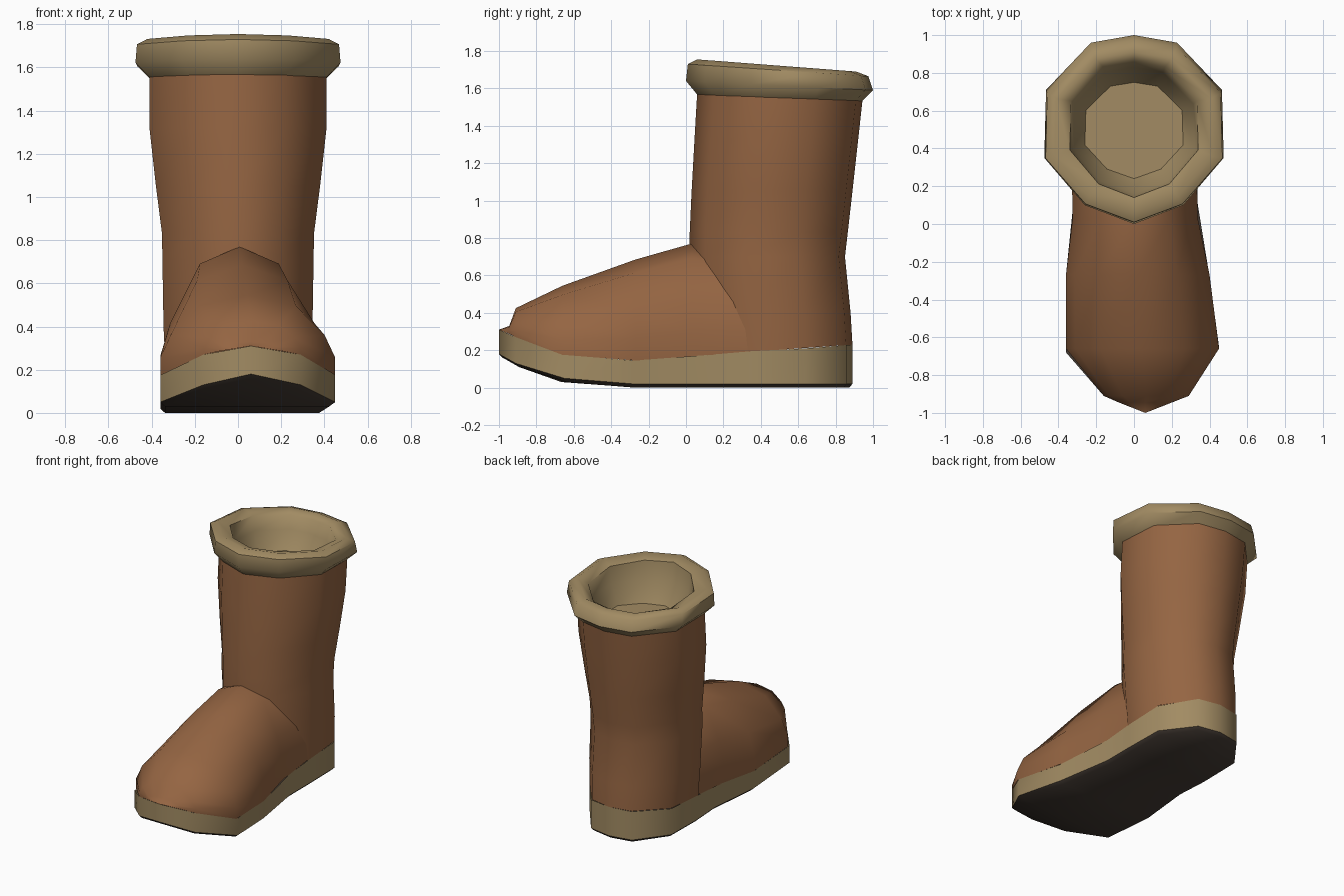
import bpy, bmesh, math

if "Cube" in bpy.data.objects:
    bpy.data.objects.remove(bpy.data.objects["Cube"])


def material(name, rgb):
    m = bpy.data.materials.new(name)
    m.diffuse_color = (*rgb, 1)
    m.use_nodes = True
    m.node_tree.nodes["Principled BSDF"].inputs["Base Color"].default_value = m.diffuse_color
    return m


leather = material("leather", (0.30, 0.13, 0.055))
tan = material("tan", (0.36, 0.26, 0.125))
dark = material("dark_rubber", (0.06, 0.045, 0.035))


def loft(name, rings, mat, closed=True, cap=False, flip=False):
    """Skin a stack of rings; a cap joins the last ring's right and left sides in strips."""
    bm = bmesh.new()
    vs = [[bm.verts.new(p) for p in r] for r in rings]
    n = len(rings[0])
    for a, b in zip(vs, vs[1:]):
        for i in range(n if closed else n - 1):
            j = (i + 1) % n
            bm.faces.new((a[i], a[j], b[j], b[i]))
    if cap:
        r = vs[-1]
        for i in range(n // 2):
            quad = [r[i], r[i + 1], r[n - i - 1], r[-i % n]]
            bm.faces.new(list(dict.fromkeys(quad)))
    bmesh.ops.remove_doubles(bm, verts=bm.verts, dist=0.0005)
    if flip:
        bmesh.ops.reverse_faces(bm, faces=bm.faces)
    me = bpy.data.meshes.new(name)
    bm.to_mesh(me)
    bm.free()
    ob = bpy.data.objects.new(name, me)
    bpy.context.collection.objects.link(ob)
    me.materials.append(mat)
    bpy.ops.object.select_all(action='DESELECT')
    ob.select_set(True)
    bpy.context.view_layer.objects.active = ob
    bpy.ops.object.shade_smooth_by_angle(angle=math.radians(55))
    return ob


# Ten-sided leg section, front point first, squarer at the back
HALF = [(0, -1), (.55, -.8), (1, -.3), (.98, .42), (.48, .92), (0, 1)]
UNIT = HALF + [(-x, y) for x, y in HALF[-2:0:-1]]


def leg_ring(hx, yf, yb, zf, zb):
    return [(x * hx, (yf + yb) / 2 + y * (yb - yf) / 2,
             zf + (zb - zf) * (y + 1) / 2) for x, y in UNIT]


# Shaft: half width, front y, back y, front z, back z
loft("shaft", [leg_ring(*r) for r in [
    (.335, .04, .89, .17, .23), (.345, .03, .88, .40, .40),
    (.35, .02, .85, .70, .70), (.352, .02, .865, .83, .83),
    (.38, .03, .89, 1.05, 1.05), (.41, .045, .92, 1.32, 1.32),
    (.41, .06, .945, 1.58, 1.55)]], leather)

# Rolled cuff, turning inwards to a shallow lining
loft("cuff", [leg_ring(*r) for r in [
    (.40, .07, .935, 1.555, 1.525), (.475, 0, 1.0, 1.64, 1.59),
    (.468, .01, .975, 1.73, 1.665), (.42, .06, .91, 1.755, 1.69),
    (.34, .14, .86, 1.73, 1.66), (.32, .16, .83, 1.60, 1.57),
    (.26, .24, .75, 1.45, 1.45)]], tan, cap=True)

# Foot: arched sections from inside the shaft to the toe tip
ARCH = [(1, 0), (1, .22), (.88, .5), (.55, .87), (0, 1)]
ARCH += [(-x, z) for x, z in ARCH[-2::-1]]


def foot_section(y, xl, xr, z0, z1):
    return [((xl + xr) / 2 + x * (xr - xl) / 2, y, z0 + z * (z1 - z0)) for x, z in ARCH]


loft("foot", [foot_section(*s) for s in [
    (.35, -.33, .33, .195, .72), (.03, -.325, .338, .165, .77),
    (-.27, -.36, .40, .145, .685), (-.66, -.36, .45, .175, .545),
    (-.91, -.16, .29, .27, .425), (-.945, -.08, .20, .287, .33),
    (-1.0, .06, .06, .31, .31)]], leather, closed=False)

# Sole outline: x, y, top z, bottom z, from the toe tip round the right side
OUTLINE = [
    (.06, -1.0, .31, .16), (.29, -.91, .27, .11), (.45, -.65, .175, .03),
    (.40, -.28, .145, 0), (.335, .12, .175, 0), (.335, .35, .195, 0),
    (.33, .64, .21, 0), (.165, .86, .228, 0), (0, .89, .23, 0),
    (-.165, .86, .228, 0), (-.33, .64, .21, 0), (-.335, .35, .195, 0),
    (-.32, .12, .175, 0), (-.36, -.27, .145, 0), (-.36, -.68, .175, .03),
    (-.16, -.91, .27, .11)]
edge = [(x, y, b + .02) for x, y, t, b in OUTLINE]
top = [(x, y, t) for x, y, t, b in OUTLINE]
under = [(x * .94, y * .98, b) for x, y, t, b in OUTLINE]
loft("sole_wall", [edge, top], tan)
loft("tread", [edge, under], dark, cap=True, flip=True)
